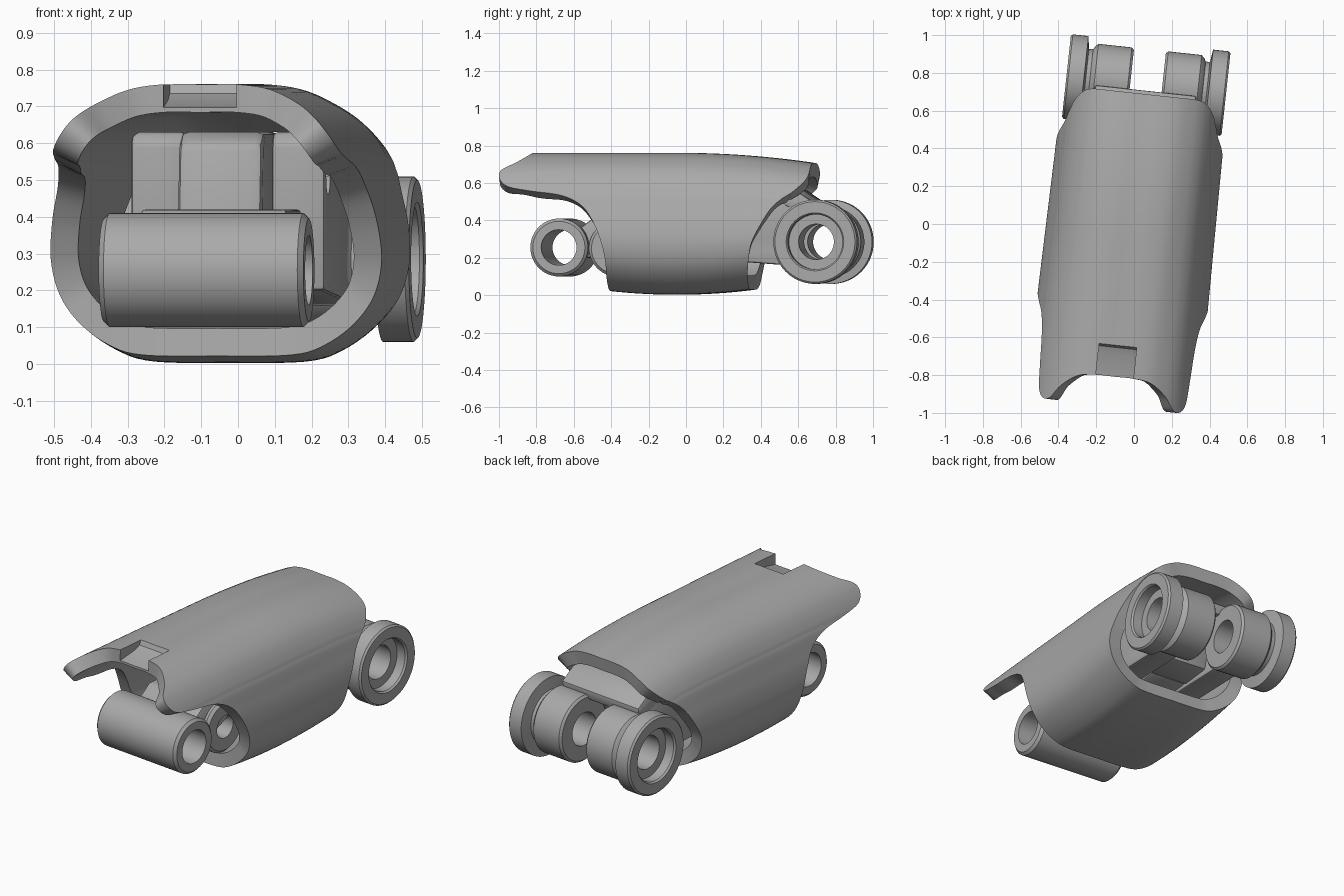
import bpy, bmesh, math
from mathutils import Matrix, Vector

if "Cube" in bpy.data.objects:
    bpy.data.objects.remove(bpy.data.objects["Cube"])

grey = bpy.data.materials.new("satin grey")
grey.use_nodes = True
grey.diffuse_color = (0.4, 0.4, 0.4, 1)
grey.node_tree.nodes["Principled BSDF"].inputs["Base Color"].default_value = grey.diffuse_color

# The whole part is turned slightly about the vertical axis
TURN = Matrix.Rotation(math.radians(-6.2), 4, "Z") @ Matrix.Translation((-0.015, 0, 0))


def add(name, bm):
    mesh = bpy.data.meshes.new(name)
    bm.to_mesh(mesh)
    bm.free()
    mesh.materials.append(grey)
    ob = bpy.data.objects.new(name, mesh)
    bpy.context.collection.objects.link(ob)
    ob.matrix_world = TURN
    return ob


def apply_modifiers(ob):
    bpy.context.view_layer.update()
    bpy.ops.object.select_all(action="DESELECT")
    ob.select_set(True)
    bpy.context.view_layer.objects.active = ob
    for m in list(ob.modifiers):
        bpy.ops.object.modifier_apply(modifier=m.name)


def smooth(ob):
    apply_modifiers(ob)
    bpy.ops.object.shade_smooth_by_angle(angle=math.radians(30))


def cut(ob, cutter):
    m = ob.modifiers.new("cut", "BOOLEAN")
    m.operation, m.solver, m.object = "DIFFERENCE", "EXACT", cutter
    apply_modifiers(ob)
    bpy.data.objects.remove(cutter)


def lathe(name, profile, y, z, steps=56):
    """Revolve a closed (x, radius) profile about a sideways axis."""
    bm = bmesh.new()
    rings = []
    for k in range(steps):
        a = math.tau * k / steps
        rings.append([bm.verts.new((x, y + r * math.cos(a), z + r * math.sin(a))) for x, r in profile])
    n = len(profile)
    for k in range(steps):
        p, q = rings[k], rings[(k + 1) % steps]
        for i in range(n):
            j = (i + 1) % n
            bm.faces.new((p[i], p[j], q[j], q[i]))
    bmesh.ops.recalc_face_normals(bm, faces=bm.faces)
    return add(name, bm)


def tube(name, x0, x1, r, hole, y, z, c=0.015):
    return lathe(name, [(x0, hole), (x0, r - c), (x0 + c, r), (x1 - c, r), (x1, r - c), (x1, hole)], y, z)


def prism(name, outline, x0, x1, bevel=0.012):
    """Extrude a (y, z) outline sideways."""
    bm = bmesh.new()
    face = bm.faces.new([bm.verts.new((x0, y, z)) for y, z in outline])
    new = bmesh.ops.extrude_face_region(bm, geom=[face])["geom"]
    bmesh.ops.translate(bm, vec=(x1 - x0, 0, 0), verts=[v for v in new if isinstance(v, bmesh.types.BMVert)])
    bmesh.ops.recalc_face_normals(bm, faces=bm.faces)
    ob = add(name, bm)
    if bevel:
        m = ob.modifiers.new("bevel", "BEVEL")
        m.width, m.segments = bevel, 2
        apply_modifiers(ob)
    return ob


# Outer sleeve: half section as (half width, height, front end, back end)
half = [
    (0, 0, -.39, .36), (.2, .003, -.39, .36), (.29, .03, -.39, .365), (.37, .09, -.39, .37),
    (.425, .17, -.39, .38), (.447, .27, -.41, .4), (.437, .38, -.455, .45), (.415, .47, -.52, .5),
    (.4, .525, -.63, .55), (.39, .55, -.8, .58), (.38, .575, -.92, .61), (.355, .62, -.965, .65),
    (.32, .665, -.96, .68), (.27, .705, -.89, .69), (.19, .745, -.83, .69), (.1, .76, -.815, .69),
    (0, .76, -.815, .69),
]
loop = [Vector(p) for p in half] + [Vector((-w, z, f, b)) for w, z, f, b in half[-2:0:-1]]


def spline(pts, per):
    out = []
    n = len(pts)
    for i in range(n):
        a, b, c, d = (pts[(i + k) % n] for k in (-1, 0, 1, 2))
        for s in range(per):
            t = s / per
            out.append(b + (c - a) * (t / 2) + (a * 2 - b * 5 + c * 4 - d) * (t * t / 2)
                       + (b * 3 - a - c * 3 + d) * (t ** 3 / 2))
    return out


ROWS = 28
bm = bmesh.new()
columns = []
for w, z, front, back in spline(loop, 5):
    col = []
    for r in range(ROWS + 1):
        y = front + (back - front) * r / ROWS
        d = max(-0.4, min(0.45, y + 0.05))
        low = 0.003 + 0.16 * d * d
        high = 0.76 - 0.1 * max(0, y + 0.05) ** 2
        col.append(bm.verts.new((w * (1 - 0.03 * y), y, low + z / 0.76 * (high - low))))
    columns.append(col)
for i, p in enumerate(columns):
    q = columns[(i + 1) % len(columns)]
    for r in range(ROWS):
        bm.faces.new((p[r], p[r + 1], q[r + 1], q[r]))
sleeve = add("sleeve", bm)
wall = sleeve.modifiers.new("wall", "SOLIDIFY")
wall.thickness, wall.offset = 0.076, -1
apply_modifiers(sleeve)

# Sloped recess in the middle of the front roof edge
recess = prism("recess_cutter", [(-.64, .78), (-.66, .735), (-.7, .718), (-.83, .695), (-.9, .69), (-.9, .8)], -.1, .1, 0)
cut(sleeve, recess)
smooth(sleeve)

# Front hinge: barrel, web and inner pivot
FY, FZ = -0.655, 0.255
smooth(tube("front_barrel", -.28, .28, .155, .095, FY, FZ))
smooth(prism("front_web", [(-.54, .2), (-.55, .36), (-.47, .42), (-.1, .42), (-.1, .36), (-.45, .2)], -.2, .2))
for side, x in (("right", -.23), ("left", .13)):
    smooth(tube("front_pivot_" + side, x, x + .1, .15, .065, -.35, .25))

# Rear hinge: on each side a barrel, neck and flanged end with a counterbore
RY, RZ = 0.738, 0.285
for side, s in (("right", -1), ("left", 1)):
    profile = [(.085, .095), (.085, .178), (.097, .19), (.275, .19), (.29, .175), (.3, .158), (.322, .158),
               (.332, .225), (.415, .225), (.425, .215), (.425, .155), (.415, .147), (.36, .147), (.36, .095)]
    smooth(lathe("rear_barrel_" + side, [(s * x, r) for x, r in profile], RY, RZ))
    # Arm carrying the barrel from inside the sleeve
    arm = prism("rear_arm_" + side,
                [(-.12, .2), (-.12, .6), (-.09, .63), (.38, .63), (.5, .56), (.7, .45),
                 (.625, .33), (.625, .24), (.66, .155), (.5, .165), (.3, .18)],
                s * .12, s * .265)
    cut(arm, tube("bore_cutter", -.5, .5, .05, .001, -.03, .51))
    smooth(arm)

# Middle block between the arms and the bridge under the rear roof edge
smooth(prism("middle_block", [(-.2, .36), (-.16, .6), (-.1, .63), (.3, .63), (.35, .5), (.3, .2), (-.1, .2)], -.13, .1, .02))
smooth(prism("rear_bridge", [(.3, .2), (.3, .58), (.45, .575), (.6, .5), (.6, .42), (.53, .3), (.5, .2)], -.14, .14))
smooth(prism("rear_lip", [(.45, .53), (.45, .585), (.62, .56), (.71, .5), (.7, .44), (.6, .46)], -.27, .27))
